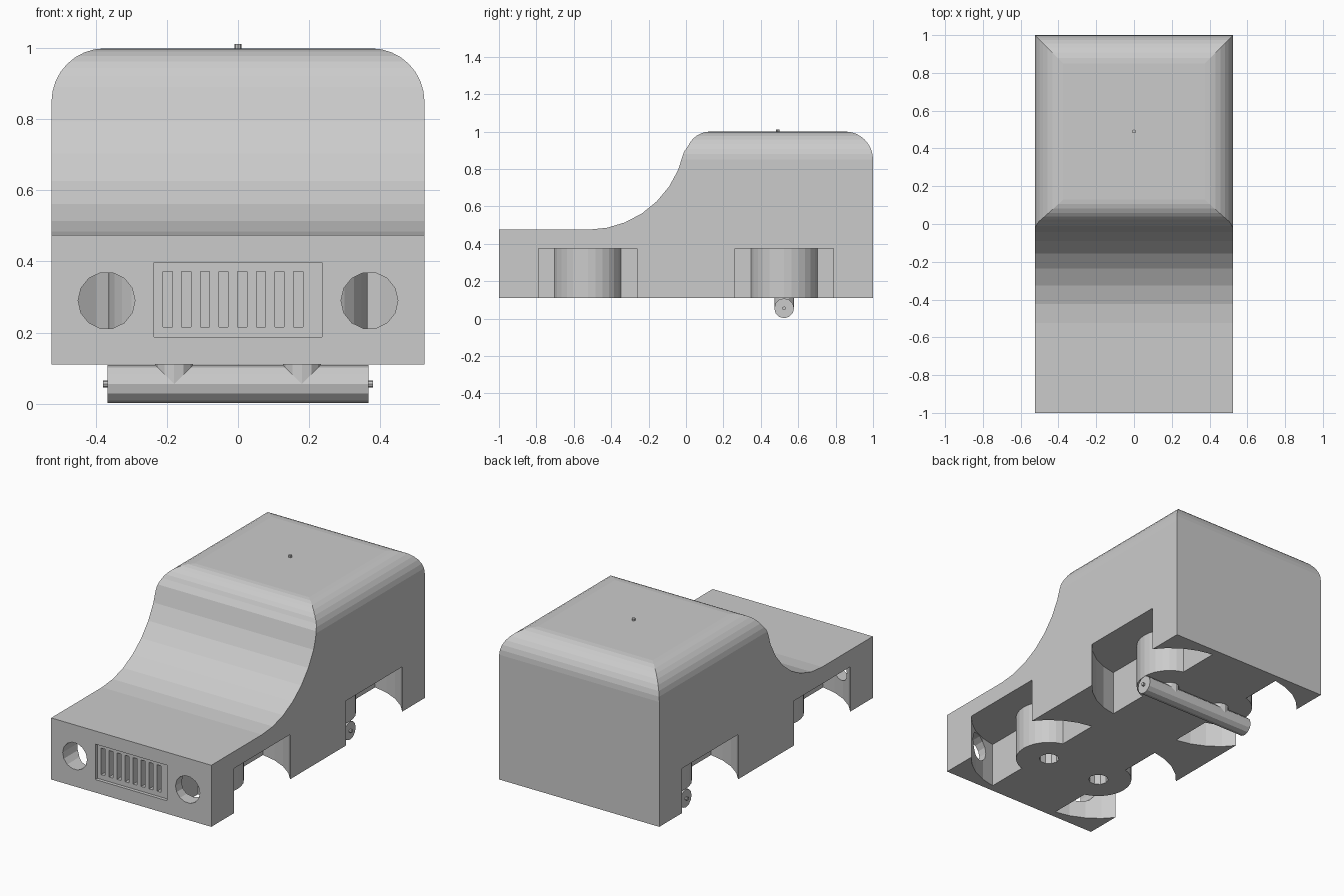
import bpy, bmesh
from math import sin, cos, radians, acos, degrees
from mathutils import Vector

if "Cube" in bpy.data.objects:
    bpy.data.objects.remove(bpy.data.objects["Cube"])


def arc(cx, cy, r, a0, a1, n):
    return [(cx + r * cos(radians(a0 + (a1 - a0) * i / n)),
             cy + r * sin(radians(a0 + (a1 - a0) * i / n))) for i in range(n + 1)]


def prism(name, pts, axis, lo, hi):
    """Extrude a 2D outline along x (y,z), y (x,z) or z (x,y)."""
    place = {'x': lambda p, h: (h, p[0], p[1]),
             'y': lambda p, h: (p[0], h, p[1]),
             'z': lambda p, h: (p[0], p[1], h)}[axis]
    bm = bmesh.new()
    face = bm.faces.new([bm.verts.new(place(p, lo)) for p in pts])
    ext = bmesh.ops.extrude_face_region(bm, geom=[face])
    move = Vector(place((0, 0), hi - lo))
    for v in ext['geom']:
        if isinstance(v, bmesh.types.BMVert):
            v.co += move
    bmesh.ops.recalc_face_normals(bm, faces=bm.faces)
    me = bpy.data.meshes.new(name)
    bm.to_mesh(me)
    bm.free()
    ob = bpy.data.objects.new(name, me)
    bpy.context.collection.objects.link(ob)
    return ob


def rod(name, cx, cy, r, n, axis, lo, hi):
    return prism(name, arc(cx, cy, r, 0, 360, n)[:-1], axis, lo, hi)


def rect(x0, x1, y0, y1):
    return [(x0, y0), (x1, y0), (x1, y1), (x0, y1)]


def boolean(target, tool, op='DIFFERENCE'):
    """Apply a boolean right away and discard the cutter."""
    tool.hide_render = True
    mod = target.modifiers.new('cut', 'BOOLEAN')
    mod.object, mod.operation, mod.solver = tool, op, 'EXACT'
    bpy.context.view_layer.objects.active = target
    bpy.ops.object.modifier_apply(modifier=mod.name)
    bpy.data.objects.remove(tool)


# Body: side profile intersected with a round-shouldered front profile
side = [(-1, 0.11), (-1, 0.475)]
side += arc(-0.525, 1.0, 0.525, -90, -12, 7)
side += arc(0.13, 0.87, 0.13, 156, 90, 6)
side += arc(0.85, 0.85, 0.15, 90, 0, 8)
side += [(1, 0.11)]
body = prism('car_body', side, 'x', -0.525, 0.525)
front = [(-0.525, 0)] + arc(-0.375, 0.85, 0.15, 180, 90, 8)
front += arc(0.375, 0.85, 0.15, 90, 0, 8) + [(0.525, 0)]
boolean(body, prism('shoulder_shape', front, 'y', -1.2, 1.2), 'INTERSECT')

# Wheel wells: ring-shaped pockets around the round axle mounts
PX, PY, R_OUT, R_IN, WALL = 0.18, 0.525, 0.435, 0.185, 0.229
a_out = degrees(acos((WALL - PX) / R_OUT))
a_in = degrees(acos((WALL - PX) / R_IN))
well = arc(PX, 0, R_OUT, a_out, -a_out, 14) + arc(PX, 0, R_IN, -a_in, a_in, 12)
for sx in (-1, 1):
    for y in (-PY, PY):
        pts = [(sx * px, py + y) for px, py in well]
        boolean(body, prism('wheel_well', pts, 'z', 0, 0.375))
    # Steering peg hole and headlight opening
    boolean(body, rod('peg_hole', sx * PX, -PY, 0.055, 10, 'z', 0, 0.36))
    boolean(body, rod('headlight_hole', sx * 0.37, 0.29, 0.08, 14, 'y', -1.1, -0.75))

# Grille: shallow recess with eight slots
boolean(body, prism('grille_recess', rect(-0.236, 0.236, 0.187, 0.397), 'y', -1.1, -0.98))
for i in range(8):
    x = -0.211 + 0.0525 * i
    boolean(body, prism('grille_slot', rect(x, x + 0.026, 0.215, 0.372), 'y', -1.1, -0.94))

# Rear axle with end pins and two mounting pegs
rod('rear_axle', PY, 0.055, 0.053, 12, 'x', -0.367, 0.367)
for sx in (-1, 1):
    lo, hi = sorted((sx * 0.36, sx * 0.38))
    rod('axle_pin', PY, 0.055, 0.01, 8, 'x', lo, hi)
    rod('axle_peg', sx * PX, PY, 0.053, 12, 'z', 0.055, 0.13)

# Small stud on the roof
rod('roof_stud', 0, 0.49, 0.01, 8, 'z', 0.98, 1.012)
